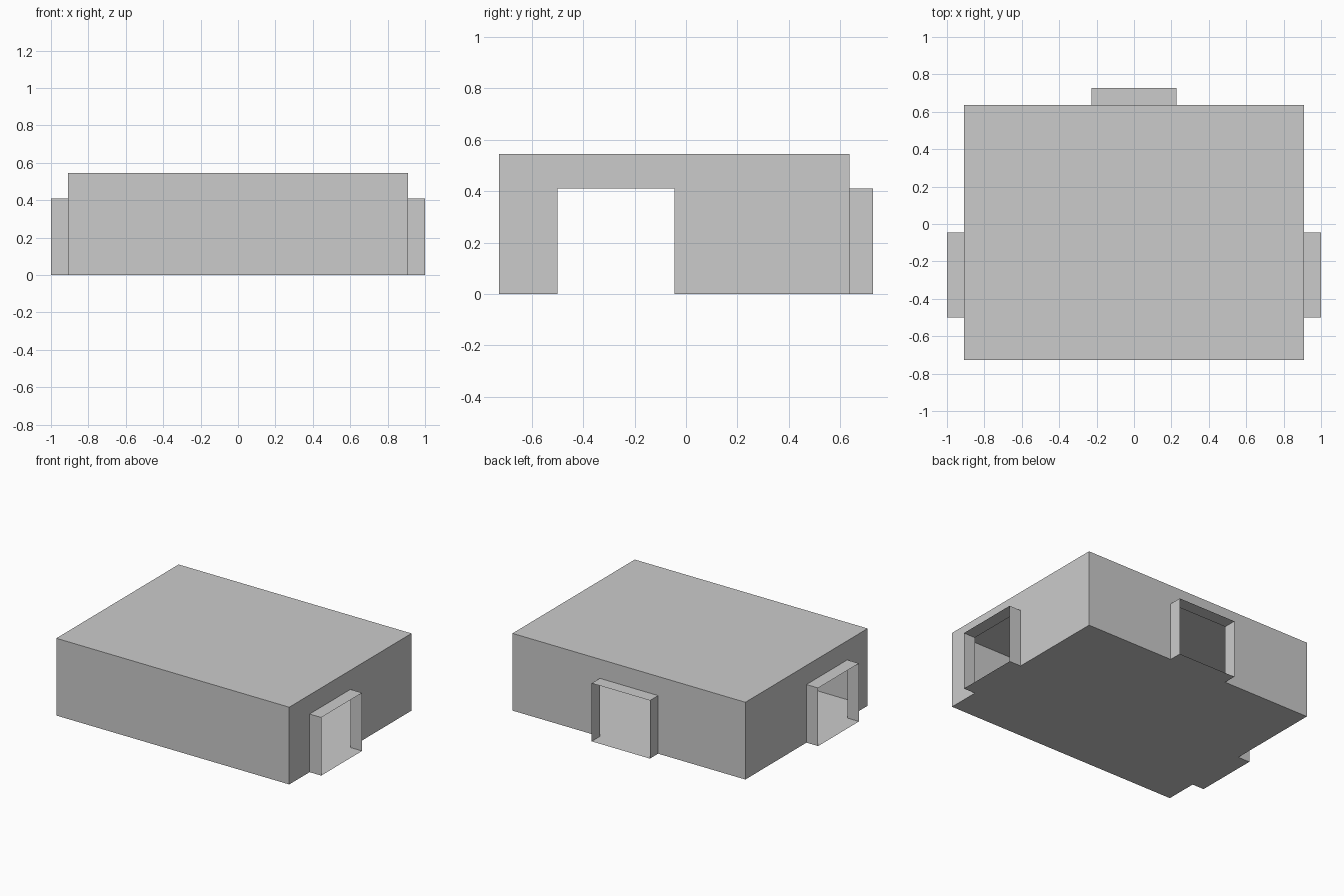
import bpy
import bmesh
from mathutils import Vector

if "Cube" in bpy.data.objects:
    bpy.data.objects.remove(bpy.data.objects["Cube"])

X = 0.909                  # half width of the room
Y0, Y1 = -0.727, 0.636     # front and back wall positions
HEIGHT = 0.545
DOOR_HALF, DOOR_H, DOOR_DEPTH = 0.2275, 0.41, 0.091


def make_object(name, faces):
    """Build one flat-shaded mesh object from polygons given as point lists."""
    bm = bmesh.new()
    for pts in faces:
        bm.faces.new([bm.verts.new(p) for p in pts])
    bmesh.ops.remove_doubles(bm, verts=bm.verts, dist=1e-5)
    mesh = bpy.data.meshes.new(name)
    bm.to_mesh(mesh)
    bm.free()
    obj = bpy.data.objects.new(name, mesh)
    bpy.context.collection.objects.link(obj)
    return obj


def wall(side, origin, normal, start, end, door=None):
    """Thin wall facing 'normal'; door is the opening's centre along the wall."""
    n = Vector(normal)
    along = Vector((0, 0, 1)).cross(n)

    def at(u, z, out=0.0):
        return Vector(origin) + along * u + n * out + Vector((0, 0, z))

    outline = [(start, 0), (end, 0), (end, HEIGHT), (start, HEIGHT)]
    if door is not None:
        a, b = door - DOOR_HALF, door + DOOR_HALF
        outline[1:1] = [(a, 0), (a, DOOR_H), (b, DOOR_H), (b, 0)]
        # open-ended doorway sleeve: threshold, jambs and lintel
        ring = [(a, 0), (b, 0), (b, DOOR_H), (a, DOOR_H)]
        make_object(side + "_doorway", [
            [at(*p, DOOR_DEPTH), at(*p), at(*q), at(*q, DOOR_DEPTH)]
            for p, q in zip(ring, ring[1:] + ring[:1])])
    make_object(side + "_wall", [[at(*p) for p in outline]])


# Floor and ceiling
corners = [(-X, Y0), (X, Y0), (X, Y1), (-X, Y1)]
make_object("floor", [[(x, y, 0) for x, y in reversed(corners)]])
make_object("ceiling", [[(x, y, HEIGHT) for x, y in corners]])

# Walls with their doorways
wall("front", (0, Y0, 0), (0, -1, 0), -X, X)
wall("back", (0, Y1, 0), (0, 1, 0), -X, X, door=0)
wall("right", (X, 0, 0), (1, 0, 0), Y0, Y1, door=-0.2725)
wall("left", (-X, 0, 0), (-1, 0, 0), -Y1, -Y0, door=0.2725)
